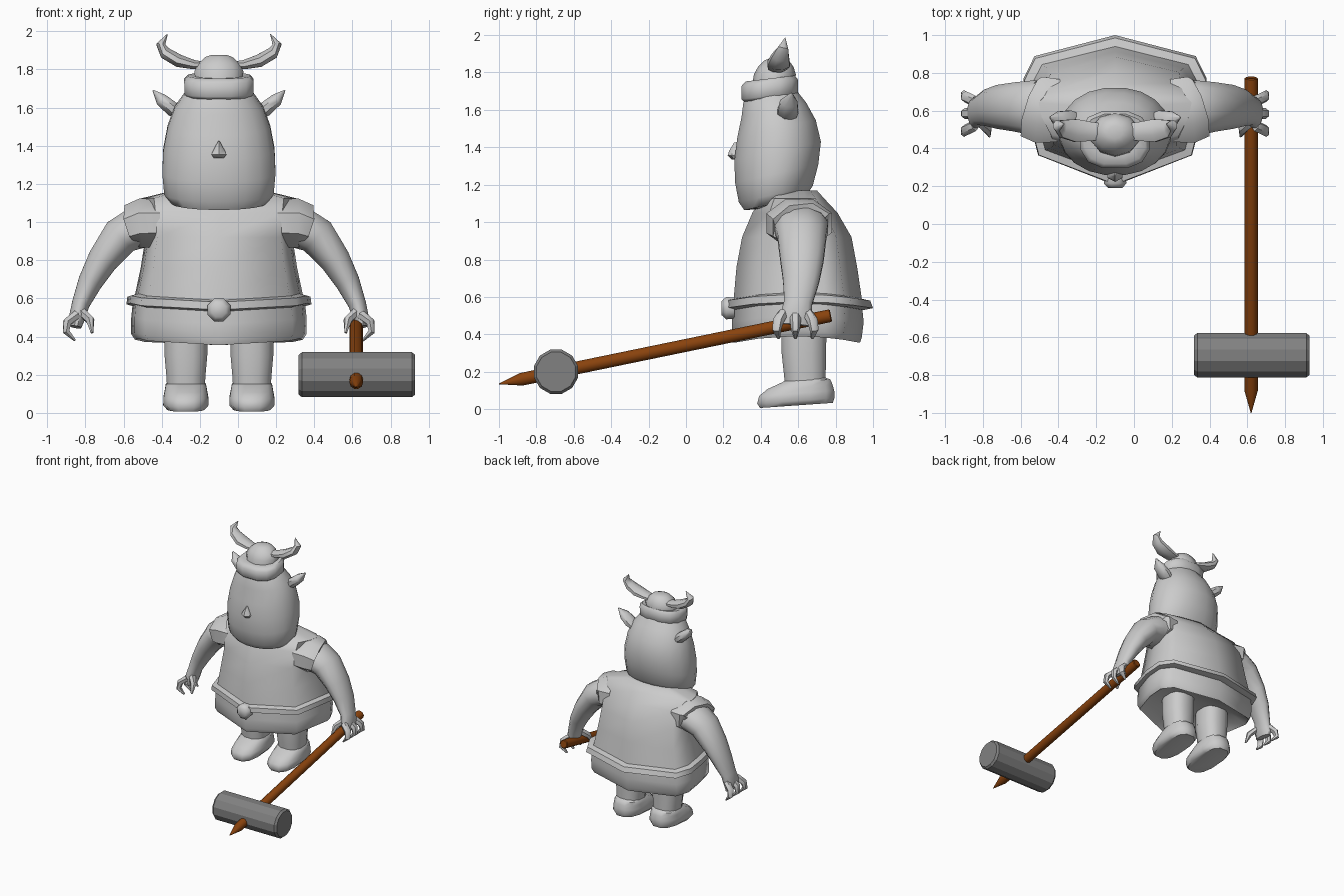
import bpy, bmesh, math
from mathutils import Vector

CX = -0.1  # the figure's own centre line


def material(name, rgb):
    m = bpy.data.materials.new(name)
    m.diffuse_color = (*rgb, 1)
    return m


GREY = material("body grey", (0.60, 0.60, 0.60))
DARK = material("hammer grey", (0.22, 0.22, 0.22))
BROWN = material("wood brown", (0.25, 0.055, 0.004))


def skin(name, rings, mat=GREY, sharp=50):
    """Bridge rings of points, cap both ends, smooth below the sharp angle."""
    bm = bmesh.new()
    loops = [[bm.verts.new(p) for p in r] for r in rings]
    n = len(loops[0])
    for a, b in zip(loops, loops[1:]):
        for i in range(n):
            j = (i + 1) % n
            bm.faces.new((a[i], a[j], b[j], b[i]))
    bm.faces.new(loops[0])
    bm.faces.new(loops[-1])
    bmesh.ops.recalc_face_normals(bm, faces=bm.faces)
    for f in bm.faces:
        f.smooth = True
    for e in bm.edges:
        e.smooth = e.calc_face_angle(0) < math.radians(sharp)
    me = bpy.data.meshes.new(name)
    bm.to_mesh(me)
    bm.free()
    me.materials.append(mat)
    ob = bpy.data.objects.new(name, me)
    bpy.context.collection.objects.link(ob)
    return ob


def stack(name, rows, n=16, cx=CX, power=2.0, tilt=0.0, sharp=50):
    """Upright loft; rows are (z, centre y, half width, half depth)."""
    def sp(v):
        return math.copysign(abs(v) ** (2 / power), v)
    rings = []
    for z, cy, rx, ry in rows:
        ring = []
        for i in range(n):
            a = 2 * math.pi * (i + 0.5) / n
            dy = ry * sp(math.sin(a))
            ring.append((cx + rx * sp(math.cos(a)), cy + dy, z + tilt * dy))
        rings.append(ring)
    return skin(name, rings, sharp=sharp)


def tube(name, rows, n=10, side=1, cx=CX, ref=(0, 1, 0), mat=GREY, sharp=50):
    """Loft along a path; rows are (x, y, z, radius, radius along ref)."""
    pts = [Vector(r[:3]) for r in rows]
    rings = []
    for i, (p, row) in enumerate(zip(pts, rows)):
        t = (pts[min(i + 1, len(pts) - 1)] - pts[max(i - 1, 0)]).normalized()
        a = Vector(ref).cross(t).normalized()
        b = t.cross(a)
        ring = []
        for k in range(n):
            w = 2 * math.pi * (k + 0.5) / n
            q = p + a * row[3] * math.cos(w) + b * row[4] * math.sin(w)
            ring.append((cx + side * q.x, q.y, q.z))
        rings.append(ring)
    return skin(name, rings, mat, sharp)


# Faceted garment outline: (share of half width, share of depth)
HALF = [(0.84, 0.2), (0.96, 0.48), (1.0, 0.71), (0.88, 0.86)]
OUTLINE = [(0, 0)] + HALF + [(0, 1)] + [(-u, v) for u, v in reversed(HALF)]


def garment(name, rows):
    """Rows are (z, half width, front y, back y); low rows dip front and back."""
    return skin(name, [[(CX + u * w, f + v * (b - f),
                         z - (0.035 * (2 * v - 1) ** 2 if z < 0.7 else 0))
                        for u, v in OUTLINE] for z, w, f, b in rows], sharp=55)


# Tunic with a rolled hem, and the skirt below it
garment("tunic", [
    (0.565, 0.45, 0.25, 0.95), (0.575, 0.485, 0.205, 1.0), (0.615, 0.48, 0.21, 0.985),
    (0.625, 0.44, 0.255, 0.94), (0.76, 0.41, 0.27, 0.915), (0.92, 0.385, 0.30, 0.885),
    (1.05, 0.395, 0.355, 0.81), (1.125, 0.405, 0.405, 0.74), (1.17, 0.22, 0.45, 0.70)])
garment("skirt", [
    (0.60, 0.45, 0.25, 0.94), (0.50, 0.46, 0.245, 0.95), (0.42, 0.46, 0.245, 0.94),
    (0.39, 0.44, 0.255, 0.93), (0.44, 0.36, 0.32, 0.87)])

# Belt knob
tube("belt_knob", [(0, 0.26, 0.54, 0.06, 0.06), (0, 0.215, 0.54, 0.065, 0.065),
                   (0, 0.19, 0.54, 0.04, 0.04)], n=8, ref=(1, 0, 0))

# Head
stack("head", [
    (1.09, 0.47, 0.16, 0.10), (1.10, 0.475, 0.25, 0.165), (1.15, 0.48, 0.29, 0.20),
    (1.26, 0.485, 0.30, 0.225), (1.38, 0.49, 0.295, 0.234), (1.50, 0.484, 0.272, 0.212),
    (1.60, 0.47, 0.235, 0.175), (1.67, 0.45, 0.185, 0.145), (1.72, 0.45, 0.14, 0.12)],
    n=20, power=2.1, tilt=0.22)

# Nose: a small wedge, pointed on top
stack("nose", [(1.335, 0.265, 0.03, 0.02), (1.355, 0.265, 0.046, 0.042),
               (1.38, 0.265, 0.032, 0.035), (1.425, 0.265, 0.004, 0.008)], n=6)

# Helmet: band and dome
stack("helmet_band", [
    (1.66, 0.447, 0.17, 0.14), (1.675, 0.447, 0.185, 0.155), (1.745, 0.447, 0.187, 0.155),
    (1.768, 0.45, 0.165, 0.135), (1.765, 0.46, 0.12, 0.10)],
    n=12, power=2.6, tilt=0.12)
stack("helmet_dome", [
    (1.74, 0.47, 0.13, 0.115), (1.79, 0.475, 0.135, 0.112), (1.83, 0.48, 0.115, 0.095),
    (1.865, 0.485, 0.075, 0.065), (1.877, 0.485, 0.04, 0.035)], n=10)

for s, tag in ((1, "left"), (-1, "right")):
    # Horn and ear
    tube("horn_" + tag, [
        (0.06, 0.49, 1.82, 0.02, 0.045), (0.13, 0.49, 1.825, 0.026, 0.055),
        (0.21, 0.495, 1.845, 0.036, 0.065), (0.28, 0.505, 1.885, 0.034, 0.05),
        (0.305, 0.52, 1.93, 0.025, 0.03), (0.27, 0.53, 1.985, 0.002, 0.002)],
        n=8, side=s)
    tube("ear_" + tag, [
        (0.19, 0.55, 1.55, 0.025, 0.035), (0.24, 0.545, 1.59, 0.042, 0.06),
        (0.30, 0.55, 1.64, 0.036, 0.05), (0.345, 0.565, 1.69, 0.004, 0.005)],
        n=8, side=s)

    # Boxy arm opening and arm
    tube("sleeve_" + tag, [
        (0.30, 0.60, 0.995, 0.135, 0.18), (0.40, 0.605, 0.995, 0.14, 0.19),
        (0.44, 0.615, 0.985, 0.125, 0.17), (0.43, 0.615, 0.985, 0.10, 0.14)],
        n=8, side=s)
    tube("arm_" + tag, [
        (0.36, 0.615, 0.98, 0.11, 0.15), (0.43, 0.615, 0.97, 0.115, 0.15),
        (0.515, 0.62, 0.925, 0.105, 0.135), (0.61, 0.62, 0.80, 0.083, 0.12),
        (0.675, 0.615, 0.685, 0.066, 0.10), (0.725, 0.60, 0.57, 0.048, 0.078),
        (0.74, 0.59, 0.51, 0.045, 0.085), (0.75, 0.585, 0.45, 0.03, 0.08)],
        n=12, side=s)

    # Curled, spread fingers and thumb
    for i in range(3):
        y, d = 0.52 + 0.065 * i, 0.025 * (i - 1)
        tube(f"finger_{i + 1}_{tag}", [
            (0.745, y, 0.515, 0.026, 0.03), (0.795, y + d, 0.475, 0.025, 0.03),
            (0.80, y + 1.4 * d, 0.425, 0.02, 0.024), (0.755, y + d, 0.38, 0.007, 0.009)],
            n=6, side=s)
    tube("thumb_" + tag, [
        (0.72, 0.55, 0.53, 0.025, 0.035), (0.675, 0.50, 0.485, 0.024, 0.026),
        (0.665, 0.465, 0.42, 0.007, 0.008)], n=6, side=s)

    # Leg, and shoe with a raised heel end
    x = CX + 0.173 * s
    stack("leg_" + tag, [
        (0.10, 0.64, 0.10, 0.11), (0.19, 0.635, 0.105, 0.115),
        (0.30, 0.63, 0.115, 0.122), (0.44, 0.63, 0.115, 0.125)],
        n=12, cx=x, power=2.5)
    stack("shoe_" + tag, [
        (0.02, 0.59, 0.10, 0.20), (0.045, 0.587, 0.122, 0.212), (0.085, 0.592, 0.12, 0.206),
        (0.12, 0.61, 0.113, 0.178), (0.15, 0.64, 0.108, 0.135), (0.165, 0.64, 0.09, 0.10)],
        n=12, cx=x, power=2.6, tilt=0.07)

# Hammer: sharpened wooden handle and many-sided head
HX = 0.62


def grip(y, r):
    return (HX, y, 0.135 + 0.206 * (y + 1), r, r)


tube("hammer_handle", [grip(0.775, 0.03), grip(0.77, 0.036), grip(-0.88, 0.036),
                       grip(-1.0, 0.002)],
     n=10, cx=0, ref=(1, 0, 0), mat=BROWN, sharp=40)
tube("hammer_head", [
    (x, -0.695, 0.2, r, r) for x, r in
    ((0.318, 0.108), (0.335, 0.122), (0.912, 0.122), (0.928, 0.108))],
    n=12, cx=0, mat=DARK, sharp=20)
